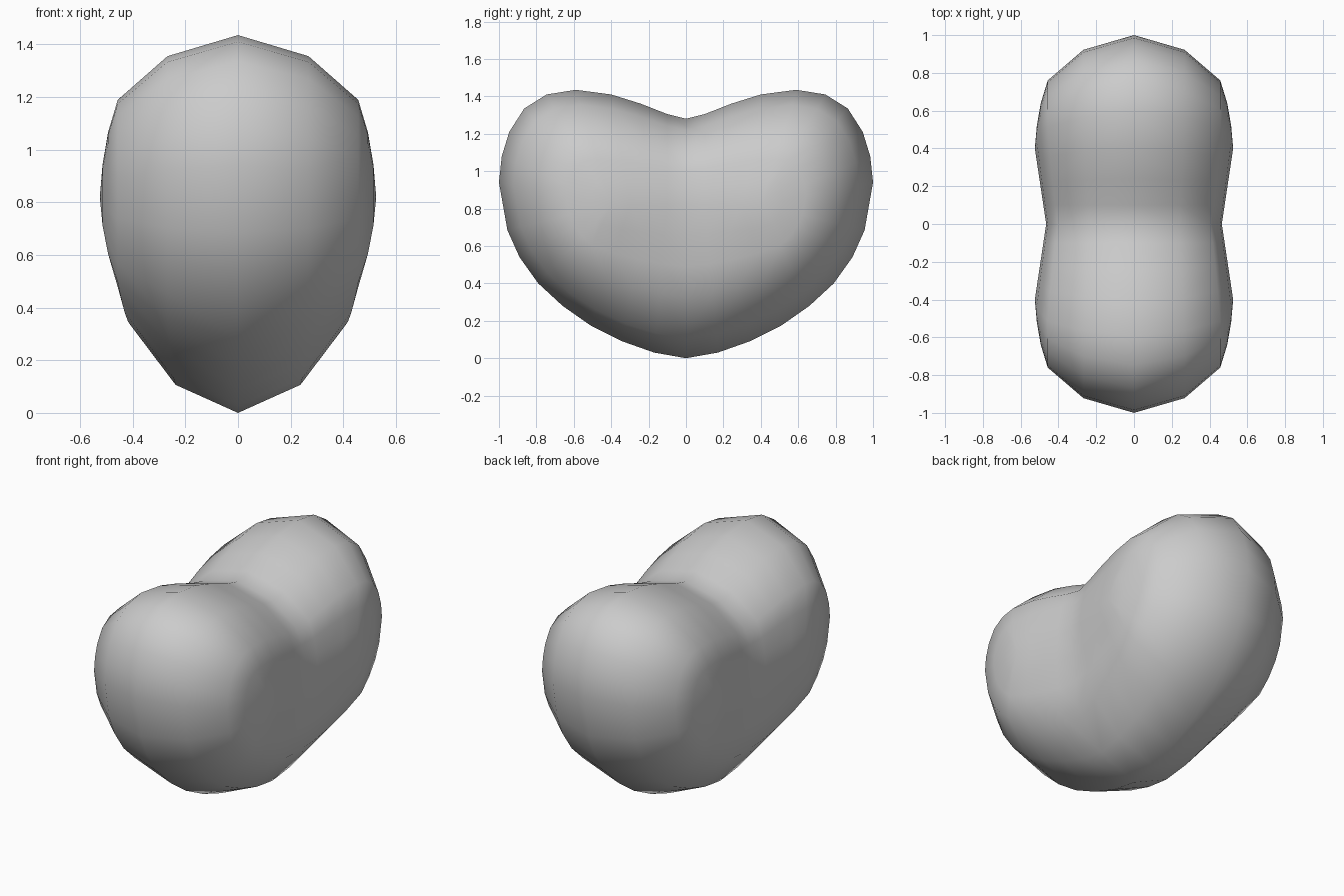
import bpy, bmesh

cube = bpy.data.objects.get("Cube")
if cube:
    bpy.data.objects.remove(cube, do_unlink=True)

# Half outline of the heart (y, z), from the bottom tip round to the top dent
OUTLINE = [(0, 0), (.17, .03), (.34, .09), (.51, .175), (.66, .28), (.79, .40),
           (.89, .54), (.955, .685), (1, .94), (.985, 1.08), (.945, 1.21),
           (.865, 1.335), (.745, 1.41), (.59, 1.435), (.40, 1.41), (.24, 1.36),
           (.10, 1.305), (0, 1.28)]
# Rings from the rim to the spine: (distance from spine, share of full width)
RINGS = [(1, 0), (.87, .51), (.6, .87), (.4, .94), (.2, .98), (0, 1)]
SPINE_Z, LOBE_Y, WAIST, LOBE = .82, .40, .465, .525


def ring_point(i, t, width):
    """Pull an outline point towards the spine joining waist and lobe."""
    y, z = OUTLINE[i]
    s = min(i, len(OUTLINE) - 1 - i, 4) / 4
    spine_y = LOBE_Y * s
    spine_x = WAIST + (LOBE - WAIST) * s
    return (spine_x * width, spine_y + (y - spine_y) * t, SPINE_Z + (z - SPINE_Z) * t)


# One quarter of the body as a grid of rings
bm = bmesh.new()
rows = [[bm.verts.new(ring_point(i, t, w)) for i in range(len(OUTLINE))] for t, w in RINGS]
for a, b in zip(rows, rows[1:]):
    for i in range(len(OUTLINE) - 1):
        bm.faces.new((a[i], a[i + 1], b[i + 1], b[i]))
bmesh.ops.remove_doubles(bm, verts=bm.verts, dist=0.0005)
bmesh.ops.recalc_face_normals(bm, faces=bm.faces)
if sum(f.normal.x for f in bm.faces) < 0:
    bmesh.ops.reverse_faces(bm, faces=bm.faces)
mesh = bpy.data.meshes.new("heart_body")
bm.to_mesh(mesh)
bm.free()
mesh.shade_smooth()

heart = bpy.data.objects.new("heart_body", mesh)
bpy.context.collection.objects.link(heart)

# Mirror to both sides, front and back
mirror = heart.modifiers.new("mirror", 'MIRROR')
mirror.use_axis = (True, True, False)
mirror.use_clip = True

# Plain grey
grey = bpy.data.materials.new("light_grey")
grey.use_nodes = True
colour = (.6, .6, .6, 1)
grey.diffuse_color = colour
grey.node_tree.nodes["Principled BSDF"].inputs["Base Color"].default_value = colour
mesh.materials.append(grey)
